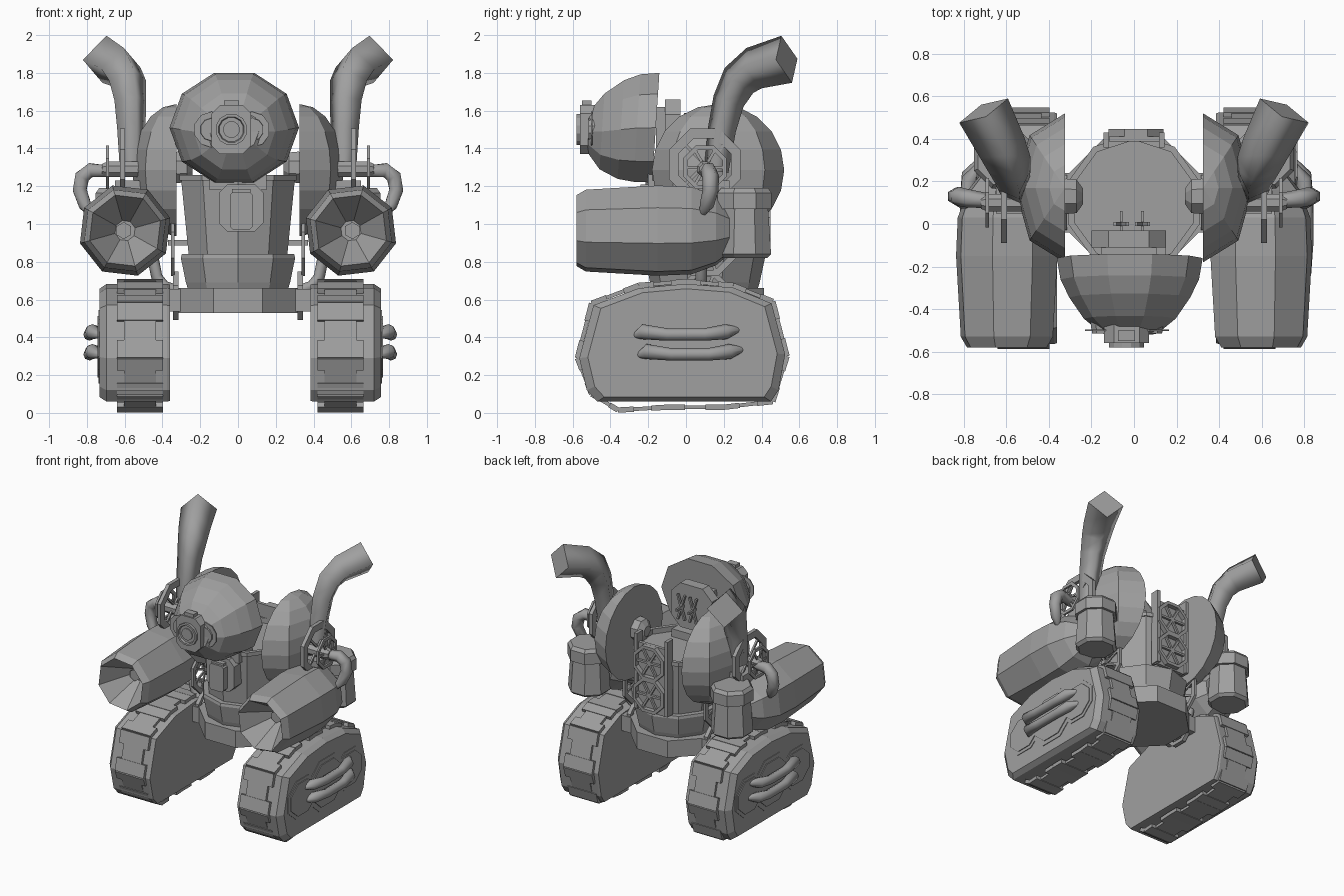
import bpy, bmesh, math
from mathutils import Vector, Matrix

if "Cube" in bpy.data.objects:
    bpy.data.objects.remove(bpy.data.objects["Cube"])

GREY = (0.35, 0.35, 0.35, 1)
TRACK_PLANE = 0.012
mat = bpy.data.materials.new("plain grey")
mat.use_nodes = True
mat.diffuse_color = GREY
mat.node_tree.nodes["Principled BSDF"].inputs["Base Color"].default_value = GREY


def finish(name, bm, mirror, plane=0):
    """Store the mesh, mirrored across x = plane if asked."""
    bmesh.ops.recalc_face_normals(bm, faces=bm.faces)
    bmesh.ops.translate(bm, verts=bm.verts, vec=(-plane, 0, 0))
    mesh = bpy.data.meshes.new(name)
    bm.to_mesh(mesh)
    bm.free()
    mesh.materials.append(mat)
    ob = bpy.data.objects.new(name, mesh)
    ob.location.x = plane
    bpy.context.collection.objects.link(ob)
    if mirror:
        mod = ob.modifiers.new("Mirror", 'MIRROR')
        mod.use_mirror_merge = False


def skin(bm, rings, smooth=False, loop=False):
    """Join equal rings of points with quads; cap the ends unless looped."""
    rows = [[bm.verts.new(p) for p in ring] for ring in rings]
    n = len(rows[0])
    for a, b in zip(rows, rows[1:] + (rows[:1] if loop else [])):
        for i in range(n):
            f = bm.faces.new((a[i], a[(i + 1) % n], b[(i + 1) % n], b[i]))
            f.smooth = smooth
    if not loop:
        bm.faces.new(rows[0])
        bm.faces.new(rows[-1])


def ring(c, axis, r, n=8, turn=0.5):
    """Regular polygon of n points around a coordinate axis."""
    pts = []
    for i in range(n):
        a = (i + turn) * math.tau / n
        u, v = r * math.cos(a), r * math.sin(a)
        d = {'x': (0, u, v), 'y': (u, 0, v), 'z': (u, v, 0)}[axis]
        pts.append(Vector(c) + Vector(d))
    return pts


def turned(name, c, axis, profile, n=8, mirror=False, turn=0.5):
    """Faceted turned part from (radius, distance along axis) pairs."""
    k = "xyz".index(axis)
    bm = bmesh.new()
    rings = []
    for r, t in profile:
        p = Vector(c)
        p[k] += t
        rings.append(ring(p, axis, r, n, turn))
    skin(bm, rings)
    finish(name, bm, mirror)


def tube(name, path, radii, n=8, ref=(0, 1, 0), plane=0):
    """Smooth mirrored tube along a path, with a radius at each point."""
    path = [Vector(p) for p in path]
    rings = []
    for i, p in enumerate(path):
        t = (path[min(i + 1, len(path) - 1)] - path[max(i - 1, 0)]).normalized()
        u = Vector(ref)
        u = (u - t * u.dot(t)).normalized()
        v = t.cross(u)
        rings.append([p + radii[i] * (u * math.cos(k * math.tau / n) + v * math.sin(k * math.tau / n))
                      for k in range(n)])
    bm = bmesh.new()
    skin(bm, rings, smooth=True)
    finish(name, bm, True, plane)


def add_box(bm, c, size, rot=None):
    m = Matrix.Translation(c) @ (rot or Matrix()) @ Matrix.Diagonal((*size, 1))
    bmesh.ops.create_cube(bm, size=1, matrix=m)


def box(name, c, size, mirror=False, bevel=0):
    """Box, with the edges that run front to back chamfered if asked."""
    bm = bmesh.new()
    add_box(bm, c, size)
    if bevel:
        edges = [e for e in bm.edges if abs(e.verts[0].co.y - e.verts[1].co.y) > size[1] / 2]
        bmesh.ops.bevel(bm, geom=edges, offset=bevel, segments=1, affect='EDGES')
    finish(name, bm, mirror)


def wheel(name, c, axis, r_out, r_in, depth, mirror=True, spokes=4):
    """Octagonal rim with crossing spokes."""
    k = "xyz".index(axis)
    off = Vector((0, 0, 0))
    off[k] = depth / 2
    c = Vector(c)
    bm = bmesh.new()
    skin(bm, [ring(c - off, axis, r_out), ring(c + off, axis, r_out),
              ring(c + off, axis, r_in), ring(c - off, axis, r_in)], loop=True)
    for i in range(spokes):
        size = [depth * 0.5] * 3
        size[2] = r_in * 2
        size[1 - k] = 0.016
        add_box(bm, c, size, Matrix.Rotation((i + 0.5) * math.pi / spokes, 4, axis.upper()))
    finish(name, bm, mirror)


# Track bodies, with a chamfered outer side
outline = [(-.47, .06), (-.525, .12), (-.565, .29), (-.49, .57), (-.25, .66), (0, .683), (.25, .663),
           (.453, .58), (.525, .31), (.49, .12), (.45, .06)]
def section(x, s):
    return [(x, y * s, .36 + (z - .36) * s) for y, z in outline]
bm = bmesh.new()
skin(bm, [section(.385, .99), section(.4, 1), section(.72, 1), section(.757, .92)])
finish("track_body", bm, True, TRACK_PLANE)

# Tread plates and cross ribs around each track
path = [(-.36, .015), (-.5, .1), (-.575, .29), (-.5, .58), (-.25, .675), (0, .695), (.25, .675),
        (.46, .59), (.535, .3), (.46, .06), (.2, .03), (-.1, .03)]
bm = bmesh.new()
for i, (y, z) in enumerate(path):
    y2, z2 = path[(i + 1) % len(path)]
    d = math.hypot(y2 - y, z2 - z)
    rot = Matrix.Rotation(math.atan2(z2 - z, y2 - y), 4, 'X')
    mid = Vector((.543, (y + y2) / 2, (z + z2) / 2))
    add_box(bm, mid, (.17, d, .02), rot)
    for end in (-.34, .34):
        p = mid + Vector((0, y2 - y, z2 - z)) * end
        add_box(bm, p, (.245, d * .32, .028), rot)
finish("tread_plates", bm, True, TRACK_PLANE)

# Raised outlines on the track sides
for name, y, ry, rz in (("front_side_panel", -.3, .19, .16), ("rear_side_panel", .28, .18, .16),
                        ("middle_side_panel", 0, .24, .21)):
    bm = bmesh.new()
    for s, x in ((1, .762), (.84, .768)):
        pts = ring((0, 0, 0), 'x', 1)
        skin(bm, [[(q, y + p.y * ry * s, .35 + p.z * rz * s) for p in pts] for q in (.75, x)])
    finish(name, bm, True, TRACK_PLANE)

# Grab bars on the track sides
for z, y in ((.43, 0), (.325, .02)):
    tube("track_grab_bar", [(.75, y - .27, z - .02), (.795, y - .23, z), (.81, y - .1, z - .015),
                            (.81, y + .1, z - .015), (.795, y + .21, z), (.75, y + .28, z + .01)],
         [.015, .04, .033, .033, .04, .015], ref=(0, 0, 1), plane=TRACK_PLANE)

# Hips, waist and torso
box("axle", (0, .1, .597), (.84, .28, .12))
turned("hip_platform", (0, .1, 0), 'z', [(.34, .53), (.34, .66)])
turned("waist", (0, .1, 0), 'z', [(.28, .66), (.29, .69), (.318, .82), (.313, .84), (.28, .84)], n=10)
turned("torso", (0, .1, 0), 'z', [(.275, .84), (.318, 1.25), (.295, 1.25), (.295, 1.22)], n=10)
bm = bmesh.new()
skin(bm, [ring((0, .1, z), 'z', r, 10) for r, z in ((.325, 1.23), (.325, 1.26), (.295, 1.26), (.295, 1.23))],
     loop=True)
finish("torso_rim", bm, False)

# Chest box and latch
box("chest_box", (.017, -.19, 1.085), (.235, .1, .25), bevel=.045)
box("chest_latch", (.017, -.255, 1.07), (.12, .07, .2), bevel=.015)
box("chest_latch_top", (.017, -.25, 1.16), (.1, .05, .05))

# Twin grilles and posts on the back
for z in (.98, 1.23):
    wheel("back_grille", (.01, .43, z), 'y', .14, .115, .035, mirror=False, spokes=3)
box("back_plate", (.01, .4, 1.1), (.25, .025, .52))
box("back_post", (.13, .395, 1.14), (.025, .07, .58), mirror=True)

# Head bowl, flat behind: width, height, depth and middle height of each ring
head = [(1, 1, -.16, 1.51), (.95, .98, -.26, 1.508), (.83, .9, -.345, 1.5),
        (.63, .69, -.445, 1.49), (.38, .38, -.515, 1.49)]
bm = bmesh.new()
skin(bm, [[(-.02 + p.x * .343 * w, y + p.z * .02 * h, z + p.z * .305 * h)
           for p in ring((0, 0, 0), 'y', 1, n=10, turn=0)] for w, h, y, z in head])
finish("head", bm, False)
box("head_back_plate", (-.025, -.07, 1.49), (.35, .08, .34), bevel=.08)
box("head_plate_mount", (-.025, -.13, 1.49), (.26, .06, .26))
for x in (-.06, .04):
    bm = bmesh.new()
    for tilt in (-.3, .3):
        add_box(bm, (x, 0, 1.49), (.014, .02, .2), Matrix.Rotation(tilt, 4, 'Y'))
    add_box(bm, (x, .01, 1.49), (.014, .1, .02))
    finish("head_handle", bm, False)
box("neck", (0, -.12, 1.23), (.3, .16, .1))

# Eye with round side guards
box("eye_housing", (-.035, -.515, 1.5), (.21, .09, .26), bevel=.045)
turned("eye_ring", (-.035, -.58, 1.5), 'y',
       [(.085, .03), (.085, 0), (.07, 0), (.065, .012), (.045, .012), (.045, .004)], n=12)
box("eye_tab", (-.035, -.525, 1.64), (.08, .05, .03))
for x in (-.14, .075):
    turned("eye_guard", (x, -.5, 1.5), 'y', [(.095, -.004), (.095, .004)], n=10)
    turned("eye_guard_hub", (x, -.5, 1.5), 'y', [(.06, -.015), (.07, .05)], n=10)

# Shoulder domes, cut flat on the inner side
bm = bmesh.new()
centre = Vector((.325, .17, 1.285))
bmesh.ops.create_uvsphere(bm, u_segments=8, v_segments=10, radius=1,
                          matrix=Matrix.Translation(centre) @ Matrix.Diagonal((.235, .35, .35, 1)))
cut = bmesh.ops.bisect_plane(bm, geom=bm.verts[:] + bm.edges[:] + bm.faces[:], plane_co=centre,
                             plane_no=(-1, 0, 0), clear_outer=True)
bmesh.ops.holes_fill(bm, edges=[e for e in cut['geom_cut'] if isinstance(e, bmesh.types.BMEdge)])
finish("shoulder_dome", bm, True)
turned("shoulder_joint", (.3, .13, 1.3), 'x', [(.04, -.06), (.085, -.03), (.09, .02), (.08, .05)], mirror=True)

# Arm barrels with a hollow cone muzzle
turned("arm_barrel", (.598, 0, .965), 'y',
       [(.04, -.36), (.055, -.36), (.195, -.58), (.225, -.53), (.248, -.15), (.24, .03), (.19, .16), (.13, .23)],
       mirror=True, turn=.65)
turned("barrel_core", (.605, -.4, .965), 'y', [(.045, 0), (.045, .05)], n=6, mirror=True)

# Canisters behind the arms
turned("canister", (.61, .31, 0), 'z',
       [(.13, .82), (.152, .84), (.135, 1.08), (.155, 1.08), (.155, 1.165), (.135, 1.19)], mirror=True)
box("elbow_block", (.58, .14, 1.16), (.14, .18, .14), mirror=True)

# Flaring exhaust pipes
tube("exhaust_pipe", [(.56, .16, 1.28), (.565, .19, 1.5), (.57, .225, 1.65), (.585, .28, 1.76),
                      (.62, .36, 1.825), (.707, .533, 1.872)],
     [.07, .08, .09, .105, .115, .128], n=4, ref=(.93, -.37, 0))

# Outer shoulder wheels, hub and hook
wheel("shoulder_ring", (.612, .1, 1.315), 'x', .205, .15, .028, spokes=2)
wheel("shoulder_wheel", (.69, .1, 1.3), 'x', .125, .1, .015, spokes=3)
turned("shoulder_hub", (.5, .1, 1.29), 'x', [(.045, 0), (.045, .19), (.03, .22)], mirror=True)
tube("shoulder_hook", [(.69, .11, 1.28), (.78, .12, 1.285), (.825, .13, 1.25), (.838, .13, 1.18),
                       (.81, .11, 1.1), (.78, .09, 1.06)], [.035, .043, .045, .042, .038, .02], n=6)

# Hip wheels, hoses and struts
wheel("hip_wheel", (.33, .1, .62), 'x', .14, .11, .03)
wheel("waist_wheel", (.345, .1, .89), 'x', .18, .145, .02)
box("waist_pin", (.31, .1, .9), (.12, .04, .03), mirror=True)
tube("hip_hose", [(.33, .08, .65), (.39, .08, .67), (.43, .08, .72), (.45, .08, .82)], [.03] * 4)
